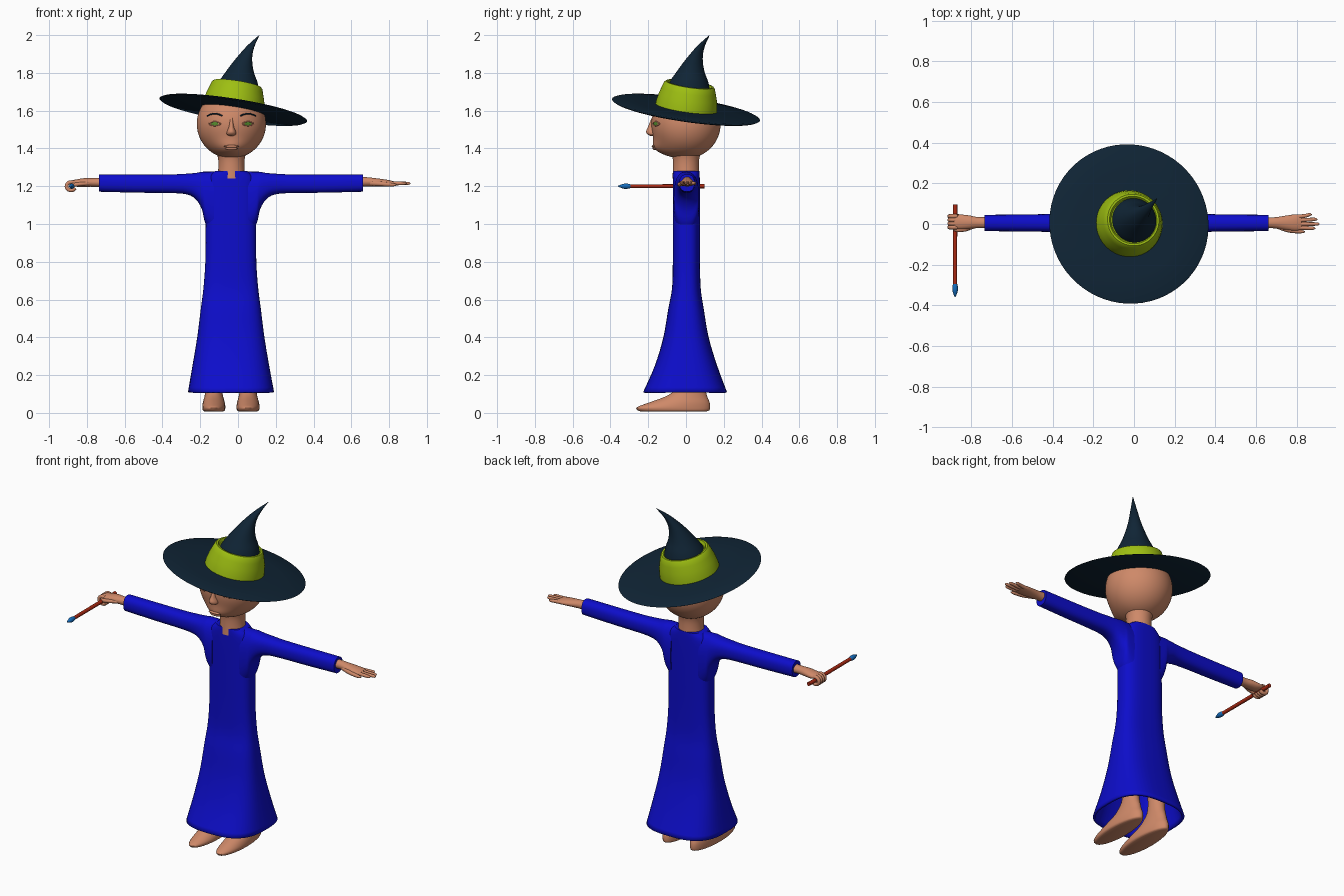
import bpy, bmesh, math
from mathutils import Vector, Matrix

cube = bpy.data.objects.get("Cube")
if cube:
    bpy.data.objects.remove(cube)


def material(name, r, g, b):
    m = bpy.data.materials.new(name)
    m.use_nodes = True
    m.diffuse_color = (r, g, b, 1)
    m.node_tree.nodes["Principled BSDF"].inputs["Base Color"].default_value = (r, g, b, 1)
    return m


SKIN = material("skin", .62, .25, .14)
BLUE = material("robe blue", .004, .004, .6)
NAVY = material("hat navy", .005, .018, .036)
LIME = material("band lime", .34, .52, .006)
RED = material("wand red", .4, .022, .006)
TIP = material("wand tip blue", .007, .15, .5)
GREEN = material("eye green", .1, .28, .03)

CX = -.035                      # body centre line


def finish(name, bm, mat, matrix=None):
    bmesh.ops.recalc_face_normals(bm, faces=bm.faces)
    if matrix:
        bm.transform(matrix)
    me = bpy.data.meshes.new(name)
    bm.to_mesh(me)
    bm.free()
    me.materials.append(mat)
    ob = bpy.data.objects.new(name, me)
    bpy.context.collection.objects.link(ob)
    bpy.ops.object.select_all(action='DESELECT')
    ob.select_set(True)
    bpy.context.view_layer.objects.active = ob
    bpy.ops.object.shade_smooth_by_angle(angle=math.radians(40))
    return ob


def refine(rings, steps):
    """Smoothly interpolate between the given rings."""
    out = []
    last = len(rings) - 1
    for i in range(last):
        p = [rings[min(max(i + k, 0), last)] for k in (-1, 0, 1, 2)]
        for s in range(steps):
            t = s / steps
            out.append([.5 * (2 * b + (c - a) * t + (2 * a - 5 * b + 4 * c - d) * t * t
                              + (3 * b - a - 3 * c + d) * t ** 3) for a, b, c, d in zip(*p)])
    return out + [rings[-1]]


def loft(name, rings, mat, axis='z', power=2, steps=4, sides=32, caps=(1, 1), matrix=None):
    """Rings are (position on axis, centre u, centre v, radius u, radius v)."""
    bm = bmesh.new()
    loops = []
    for t, cu, cv, ru, rv in refine(rings, steps):
        loop = []
        for k in range(sides):
            a = math.tau * k / sides
            c, s = math.cos(a), math.sin(a)
            u = cu + ru * math.copysign(abs(c) ** (2 / power), c)
            v = cv + rv * math.copysign(abs(s) ** (2 / power), s)
            loop.append(bm.verts.new({'x': (t, u, v), 'y': (u, t, v), 'z': (u, v, t)}[axis]))
        loops.append(loop)
    for lo, hi in zip(loops, loops[1:]):
        for k in range(sides):
            n = (k + 1) % sides
            bm.faces.new((lo[k], lo[n], hi[n], hi[k]))
    if caps[0]:
        bm.faces.new(loops[0])
    if caps[1]:
        bm.faces.new(loops[-1])
    return finish(name, bm, mat, matrix)


def ellipsoid(name, centre, radii, mat):
    bm = bmesh.new()
    bmesh.ops.create_uvsphere(bm, u_segments=24, v_segments=16, radius=1)
    return finish(name, bm, mat, Matrix.Translation(centre) @ Matrix.Diagonal((*radii, 1)))


def tube(name, points, radius, mat):
    cu = bpy.data.curves.new(name, 'CURVE')
    cu.dimensions = '3D'
    cu.bevel_depth, cu.bevel_resolution, cu.use_fill_caps = radius, 3, True
    sp = cu.splines.new('POLY')
    sp.points.add(len(points) - 1)
    for p, co in zip(sp.points, points):
        p.co = (*co, 1)
    cu.materials.append(mat)
    ob = bpy.data.objects.new(name, cu)
    bpy.context.collection.objects.link(ob)


# Robe body, hollow below
robe = loft("robe_body", [
    (.11, -.037, -.005, .228, .222), (.25, -.038, 0, .203, .165), (.4, -.038, 0, .178, .12),
    (.55, -.038, 0, .159, .094), (.66, -.038, .002, .145, .076), (.8, -.038, .002, .135, .072),
    (1.0, -.038, .002, .133, .072), (1.15, -.038, .002, .133, .072),
    (1.24, -.037, .002, .125, .071), (1.28, -.037, .002, .085, .069)],
    BLUE, power=2.8, sides=48, caps=(0, 1))
shell = robe.modifiers.new("thickness", 'SOLIDIFY')
shell.thickness, shell.offset = .014, -1

# Sleeves flowing into the shoulders
sleeve = [(.698, .005, 1.217, .04, .046), (.5, .005, 1.214, .042, .048),
          (.33, .005, 1.213, .045, .049), (.24, .004, 1.212, .05, .054),
          (.19, .003, 1.202, .056, .068), (.155, .002, 1.178, .062, .098),
          (.135, .002, 1.139, .067, .138), (.09, .002, 1.11, .068, .168)]
for side, s in (("right", -1), ("left", 1)):
    loft(side + "_sleeve", [(-.037 + s * r[0], *r[1:]) for r in sleeve], BLUE, 'x', power=2.4)

# Legs and bare feet
for side, x in (("right", -.128), ("left", .053)):
    loft(side + "_foot", [
        (.008, x, -.065, .05, .175), (.014, x, -.066, .058, .19), (.03, x, -.066, .061, .194),
        (.055, x, -.035, .058, .16), (.085, x, 0, .05, .113), (.115, x, .02, .045, .085),
        (.17, x, .035, .042, .055), (.3, x, .03, .045, .05), (.6, x * .8, .01, .045, .045)],
        SKIN)

# Hat: tilted brim and band, with a bent cone
tilt = Vector((.156, .145, 1)).normalized()
hat = Matrix.Translation((-.025, 0, 1.605)) @ tilt.to_track_quat('Z', 'Y').to_matrix().to_4x4()


def lathe(name, profile, mat):
    return loft(name, [(z, 0, 0, r, r) for r, z in profile], mat, steps=1, sides=64, matrix=hat)


lathe("hat_brim", [(.1, -.005), (.385, -.006), (.396, 0), (.385, .005), (.25, .008), (.1, .014)], NAVY)
lathe("hat_band", [(.165, .004), (.163, .03), (.155, .07), (.144, .105), (.136, .13),
                   (.128, .139), (.118, .139), (.108, .125)], LIME)
loft("hat_cone", [(1.68, -.008, .008, .125, .125), (1.75, 0, .015, .103, .103),
                  (1.8, .008, .023, .077, .077), (1.85, .022, .036, .054, .054),
                  (1.9, .043, .056, .034, .034), (1.95, .073, .085, .018, .018),
                  (2.0, .113, .125, .001, .001)], NAVY, sides=48)

# Neck and head, with the chin pushed forward and the crown cut off under the hat
loft("neck", [(1.24, CX, 0, .075, .072), (1.3, CX, 0, .069, .069), (1.35, CX, 0, .071, .071),
              (1.4, CX, 0, .085, .085)], SKIN)
RADIUS, HEAD = .183, Vector((CX, 0, 1.53))


def chin(x, z):
    return .04 * math.exp(-(x / .09) ** 2 - ((z + .14) / .05) ** 2)


def on_face(x, z, lift=0):
    y = -math.sqrt(RADIUS ** 2 - x * x - z * z) - chin(x, z) - lift
    return HEAD + Vector((x, y, z))


bm = bmesh.new()
bmesh.ops.create_uvsphere(bm, u_segments=64, v_segments=48, radius=RADIUS)
for v in bm.verts:
    v.co.y -= chin(v.co.x, v.co.z) * min(1, max(0, -v.co.y / .05))
bm.transform(Matrix.Translation(HEAD))
bmesh.ops.bisect_plane(bm, geom=bm.verts[:] + bm.edges[:] + bm.faces[:],
                       plane_co=(-.025, 0, 1.61), plane_no=tilt, clear_outer=True)
finish("head", bm, SKIN)

# Nose and lips
loft("nose", [(1.466, CX, -.176, .008, .012), (1.474, CX, -.177, .024, .026),
              (1.488, CX, -.177, .024, .034), (1.51, CX, -.178, .015, .025),
              (1.535, CX, -.178, .01, .015), (1.565, CX, -.172, .007, .008)], SKIN)
ellipsoid("upper_lip", on_face(0, -.119), (.04, .009, .007), SKIN)
ellipsoid("lower_lip", on_face(0, -.131), (.034, .01, .008), SKIN)

# Eyes, lids and eyebrows
for side, s in (("right", -1), ("left", 1)):
    bm = bmesh.new()
    bm.faces.new([bm.verts.new(on_face(s * .088 + .019 * math.cos(a), .01 * math.sin(a), .002))
                  for a in [math.tau * k / 20 for k in range(20)]])
    finish(side + "_eye", bm, GREEN)
    arc = [k / 8 for k in range(-8, 9)]
    for lid, h in (("upper", .012), ("lower", -.01)):
        tube(f"{side}_{lid}_lid", [on_face(s * .088 + .032 * t, h * (1 - t * t)) for t in arc],
             .003, SKIN)
    tube(side + "_eyebrow", [on_face(s * (.088 + .04 * t), .054 - .012 * t * t) for t in arc],
         .004, NAVY)

# Open left hand
loft("left_palm", [(.63, .006, 1.224, .028, .027), (.69, .006, 1.223, .027, .024),
                   (.74, .006, 1.22, .034, .021), (.79, .007, 1.217, .04, .017),
                   (.825, .008, 1.215, .036, .011)], SKIN, 'x')
fingers = ((.034, .046, .875), (.017, .023, .902), (-.001, 0, .912), (-.018, -.021, .892))
for i, (y0, y1, end) in enumerate(fingers):
    loft(f"left_finger_{i + 1}", [(.79, y0, 1.216, .01, .011), (.84, (y0 + y1) / 2, 1.215, .0095, .01),
                                  (end - .012, y1, 1.215, .008, .008), (end, y1, 1.215, .002, .002)],
         SKIN, 'x', sides=16)
loft("left_thumb", [(.7, -.01, 1.216, .012, .013), (.76, -.03, 1.212, .012, .012),
                    (.82, -.037, 1.208, .009, .009), (.842, -.038, 1.207, .002, .002)],
     SKIN, 'x', sides=16)

# Right fist curled round the wand
loft("right_palm", [(-.7, .006, 1.22, .028, .026), (-.765, .007, 1.22, .027, .023),
                    (-.81, .009, 1.22, .033, .023), (-.85, .01, 1.217, .036, .02),
                    (-.885, .01, 1.217, .033, .013)], SKIN, 'x')
for i in range(4):
    y = -.016 + .018 * i
    tube(f"right_finger_{i + 1}", [(-.884 + .024 * math.cos(a), y, 1.2 + .022 * math.sin(a))
                                   for a in [math.radians(60 + 25 * k) for k in range(12)]],
         .0105, SKIN)
tube("right_thumb", [(-.79, -.012, 1.215), (-.83, -.027, 1.212), (-.865, -.03, 1.208),
                     (-.888, -.024, 1.204)], .0105, SKIN)

# Wand with pointed tip
loft("wand", [(.097, -.88, 1.2, .011, .011), (-.3, -.88, 1.2, .01, .01)], RED, 'y', steps=1, sides=16)
loft("wand_tip", [(-.29, -.88, 1.2, .008, .008), (-.305, -.88, 1.2, .013, .013),
                  (-.33, -.88, 1.2, .013, .013), (-.36, -.88, 1.2, .002, .002)],
     TIP, 'y', sides=16)
